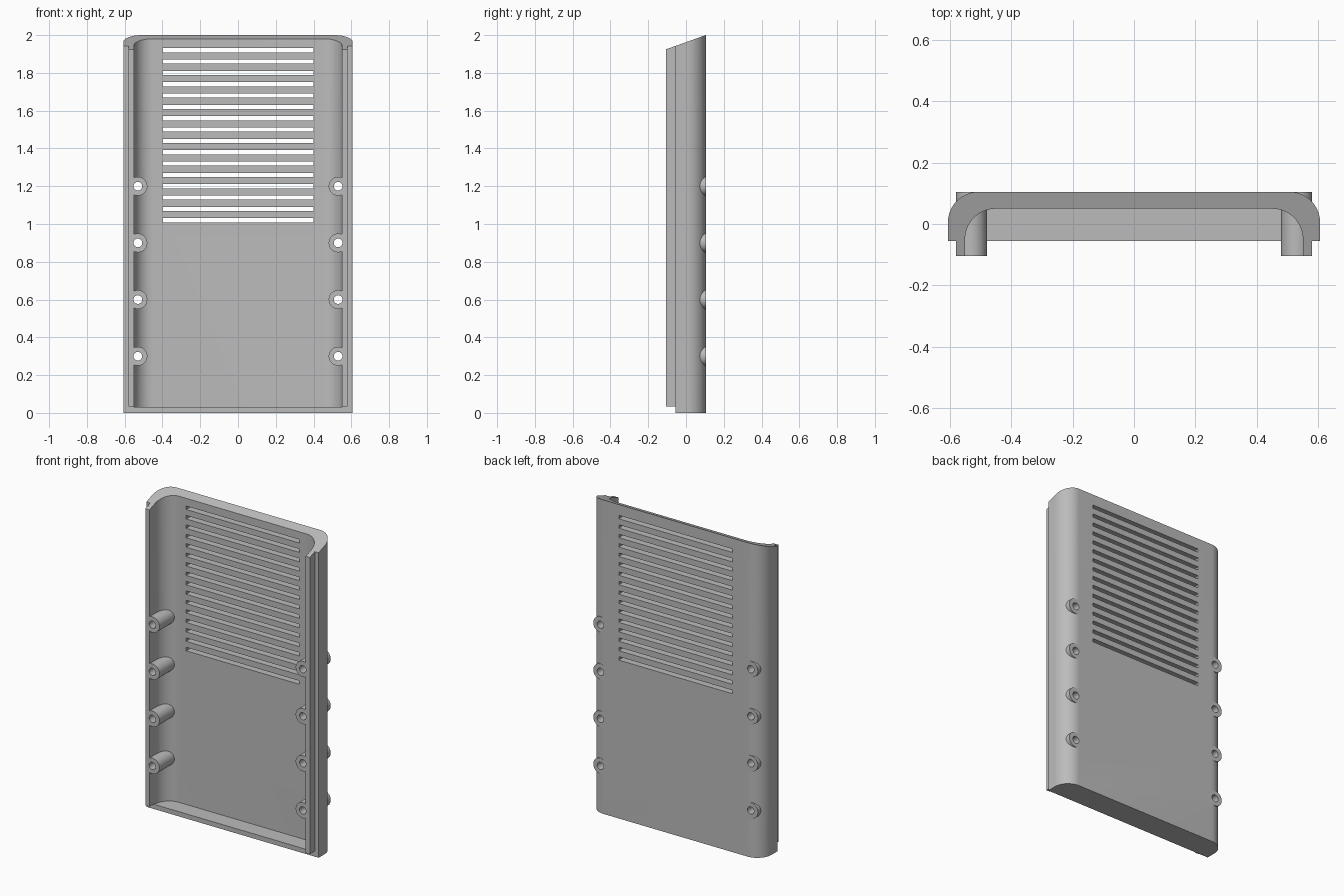
import bpy
import bmesh
from math import cos, sin, pi, radians

cube = bpy.data.objects.get("Cube")
if cube:
    bpy.data.objects.remove(cube, do_unlink=True)

grey = bpy.data.materials.new("plain grey")
grey.use_nodes = True
COLOUR = (0.5, 0.5, 0.5, 1)
grey.diffuse_color = COLOUR
grey.node_tree.nodes["Principled BSDF"].inputs["Base Color"].default_value = COLOUR

# Main sizes
HALF_W, INNER_W, LIP_W = 0.607, 0.551, 0.58
BACK, RIM, FRONT = 0.105, -0.055, -0.105
WALL, CORNER = 0.055, 0.1
FLOOR = 0.03
BOSS_X = 0.53


def prism(name, outline, start, end, axis="z"):
    """Extrude a closed outline along z, or an (x, z) outline along y, or (y, z) along x."""
    place = {"z": lambda a, b, c: (a, b, c),
             "y": lambda a, b, c: (a, c, b),
             "x": lambda a, b, c: (c, a, b)}[axis]
    bm = bmesh.new()
    low = [bm.verts.new(place(a, b, start)) for a, b in outline]
    high = [bm.verts.new(place(a, b, end)) for a, b in outline]
    bm.faces.new(low)
    bm.faces.new(high)
    n = len(outline)
    for i in range(n):
        j = (i + 1) % n
        bm.faces.new((low[i], low[j], high[j], high[i]))
    bmesh.ops.recalc_face_normals(bm, faces=bm.faces)
    mesh = bpy.data.meshes.new(name)
    bm.to_mesh(mesh)
    bm.free()
    mesh.materials.append(grey)
    obj = bpy.data.objects.new(name, mesh)
    bpy.context.scene.collection.objects.link(obj)
    return obj


def rect(a0, a1, b0, b1):
    return [(a0, b0), (a1, b0), (a1, b1), (a0, b1)]


def circle(x, z, r, steps=40):
    return [(x + r * cos(2 * pi * i / steps), z + r * sin(2 * pi * i / steps))
            for i in range(steps)]


def rounded_back(half, front, back, r, steps=14):
    """Outline with a straight front and two rounded corners at the back."""
    right = [(half - r + r * cos(t), back - r + r * sin(t))
             for t in (pi / 2 * i / steps for i in range(steps + 1))]
    right.insert(0, (half, front))
    return right + [(-x, y) for x, y in reversed(right)]


def combine(target, tool, operation):
    """Apply one boolean and discard the tool."""
    mod = target.modifiers.new("shape", "BOOLEAN")
    mod.operation, mod.solver, mod.object = operation, "EXACT", tool
    bpy.context.view_layer.update()
    result = target.evaluated_get(bpy.context.evaluated_depsgraph_get())
    mesh = bpy.data.meshes.new_from_object(result)
    target.modifiers.clear()
    target.data = mesh
    bpy.data.objects.remove(tool, do_unlink=True)


# Tray shell with rounded long edges and a closed bottom end
shell = prism("vented_cover", rounded_back(HALF_W, RIM, BACK, CORNER), 0, 2.1)
combine(shell, prism("hollow", rounded_back(INNER_W, RIM - 0.1, BACK - WALL, CORNER),
                     FLOOR, 2.3), "DIFFERENCE")

# Locating lips along the side rims
for side in (-1, 1):
    lip = rect(*sorted((side * INNER_W, side * LIP_W)), FRONT, RIM + 0.03)
    combine(shell, prism("lip", lip, 0.035, 2.1), "UNION")

# Screw bosses with through holes
spots = [(side * BOSS_X, 0.3 * row) for side in (-1, 1) for row in range(1, 5)]
for x, z in spots:
    combine(shell, prism("boss", circle(x, z, 0.05), FRONT, BACK, "y"), "UNION")
for x, z in spots:
    combine(shell, prism("hole", circle(x, z, 0.023, 24), -0.3, 0.3, "y"), "DIFFERENCE")

# Ventilation slots
for i in range(16):
    z = 1.02 + 0.06 * i
    combine(shell, prism("slot", rect(-0.4, 0.4, z - 0.011, z + 0.011), 0, 0.3, "y"),
            "DIFFERENCE")

# Sloping top end
slope = (2.0 - 1.925) / (BACK - FRONT)
top = [(y, 2.0 + slope * (y - BACK)) for y in (-0.3, 0.3)]
combine(shell, prism("top_cut", top + [(0.3, 2.5), (-0.3, 2.5)], -1, 1, "x"), "DIFFERENCE")

# Smooth curved surfaces, crisp edges
bpy.ops.object.select_all(action="DESELECT")
shell.select_set(True)
bpy.context.view_layer.objects.active = shell
bpy.ops.object.shade_smooth_by_angle(angle=radians(30))
